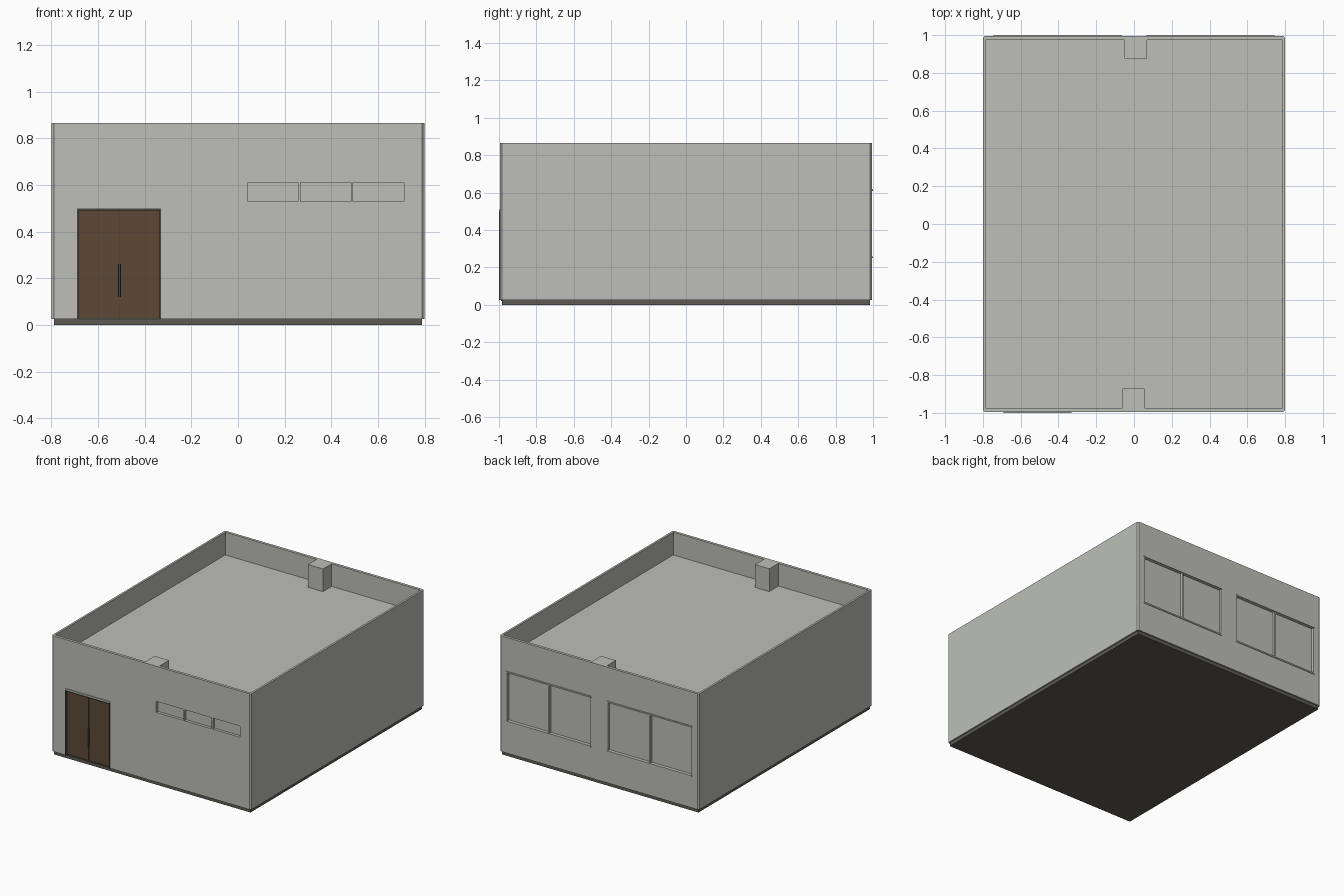
import bpy, bmesh

cube = bpy.data.objects.get("Cube")
if cube:
    bpy.data.objects.remove(cube, do_unlink=True)


def material(name, colour):
    m = bpy.data.materials.new(name)
    m.use_nodes = True
    m.diffuse_color = (*colour, 1)
    m.node_tree.nodes["Principled BSDF"].inputs["Base Color"].default_value = (*colour, 1)
    return m


concrete = material("pale concrete", (0.51, 0.52, 0.48))
stone = material("dark stone", (0.11, 0.105, 0.085))
wood = material("brown wood", (0.11, 0.064, 0.037))
metal = material("dark metal", (0.06, 0.068, 0.05))


def box(name, x, y, z, mat, chamfer=0):
    """Box from (min, max) pairs, with optional chamfered upright edges."""
    bm = bmesh.new()
    bmesh.ops.create_cube(bm, size=1)
    for v in bm.verts:
        v.co = [r[0] if c < 0 else r[1] for r, c in zip((x, y, z), v.co)]
    if chamfer:
        upright = [e for e in bm.edges
                   if abs(e.verts[0].co.z - e.verts[1].co.z) > 0.01]
        bmesh.ops.bevel(bm, geom=upright, offset=chamfer, segments=1, affect='EDGES')
    mesh = bpy.data.meshes.new(name)
    bm.to_mesh(mesh)
    bm.free()
    mesh.materials.append(mat)
    ob = bpy.data.objects.new(name, mesh)
    bpy.context.collection.objects.link(ob)
    return ob


WALL = 0.995      # front and back wall planes
TOP, ROOF, FLOOR = 0.865, 0.70, 0.025
DEPTH = 0.02      # window and door recess

# Plinth and wall block
box("plinth", (-0.79, 0.79), (-0.985, 0.985), (0, FLOOR), stone)
walls = box("walls", (-0.8, 0.8), (-WALL, WALL), (FLOOR, TOP), concrete, 0.01)

# Hollows: sunken roof, door opening, window panes
hollows = [((-0.785, 0.785), (-0.975, 0.975), (ROOF, 1)),
           ((-0.69, -0.33), (-1.1, DEPTH - WALL), (-0.1, 0.51))]
for x in (0.04, 0.267, 0.494):
    hollows.append(((x, x + 0.218), (-1.1, DEPTH - WALL), (0.53, 0.61)))
for left in (-0.74, 0.07):
    for x in (left, left + 0.34):
        hollows.append(((x, x + 0.33), (WALL - DEPTH, 1.1), (0.26, 0.61)))

bpy.context.view_layer.objects.active = walls
for h in hollows:
    cutter = box("cutter", *h, concrete)
    cutter.hide_render = True
    mod = walls.modifiers.new("hollow", 'BOOLEAN')
    mod.operation = 'DIFFERENCE'
    mod.solver = 'EXACT'
    mod.object = cutter
    bpy.ops.object.modifier_apply(modifier=mod.name)
    bpy.data.objects.remove(cutter, do_unlink=True)

# Parapet piers
box("front_pier", (-0.06, 0.055), (-0.975, -0.87), (ROOF, TOP), concrete)
box("back_pier", (-0.05, 0.07), (0.975, 0.875), (ROOF, TOP), concrete).data.flip_normals()

# Back window heads and sills
for side, left in (("right", -0.745), ("left", 0.065)):
    for part, z in (("sill", 0.25), ("head", 0.61)):
        box(f"{side}_window_{part}", (left, left + 0.68), (WALL - 0.01, 1),
            (z, z + 0.01), concrete)

# Door frame
back = DEPTH - WALL
box("door_lintel", (-0.69, -0.33), (-1, back), (0.5, 0.51), concrete)
box("door_head", (-0.685, -0.335), (-0.998, back), (0.49, 0.5), metal)
for side, x in (("right", -0.69), ("left", -0.336)):
    box(f"{side}_door_jamb", (x, x + 0.006), (-1, back), (FLOOR, 0.5), metal)
box("door_gap", (-0.511, -0.505), (-0.982, back), (FLOOR, 0.49), metal)
box("door_threshold", (-0.684, -0.336), (-0.99, back), (FLOOR - 0.005, FLOOR + 0.005), metal)

# Door leaves and handles
for side, x in (("right", (-0.684, -0.511)), ("left", (-0.505, -0.336))):
    box(f"{side}_door_leaf", x, (-0.985, back), (FLOOR, 0.49), wood)
for side, x in (("right", -0.514), ("left", -0.505)):
    box(f"{side}_door_handle", (x, x + 0.003), (-0.992, -0.985), (0.12, 0.26), metal)
